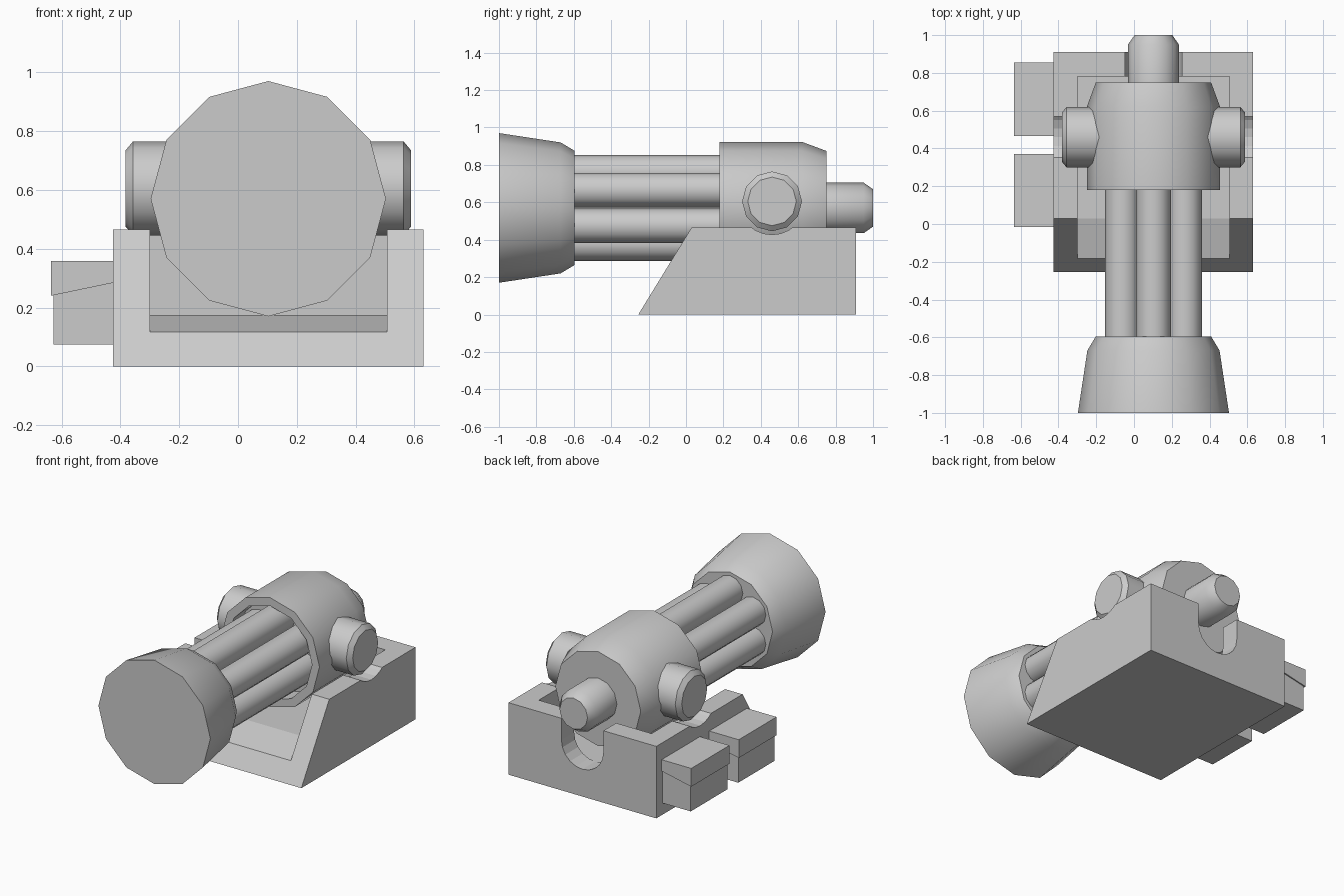
import bpy, bmesh, math
from mathutils import Vector

if "Cube" in bpy.data.objects:
    bpy.data.objects.remove(bpy.data.objects["Cube"])

CX, AZ = 0.103, 0.57          # barrel axis position


def finish(name, bm, smooth=False):
    bmesh.ops.recalc_face_normals(bm, faces=bm.faces)
    me = bpy.data.meshes.new(name)
    bm.to_mesh(me)
    bm.free()
    ob = bpy.data.objects.new(name, me)
    bpy.context.collection.objects.link(ob)
    if smooth:
        bpy.ops.object.select_all(action='DESELECT')
        ob.select_set(True)
        bpy.context.view_layer.objects.active = ob
        bpy.ops.object.shade_smooth_by_angle(angle=math.radians(40))
    return ob


def lathe(name, profile, center, axis='Y', sides=12, smooth=True):
    """Spin (position along axis, radius) points; both ends are capped."""
    bm = bmesh.new()
    rings = []
    for p, r in profile:
        ring = []
        for i in range(sides):
            a = 2 * math.pi * i / sides
            u, v = r * math.sin(a), r * math.cos(a)
            off = (u, p, v) if axis == 'Y' else (p, u, v)
            ring.append(bm.verts.new(Vector(center) + Vector(off)))
        rings.append(ring)
    for a, b in zip(rings, rings[1:]):
        for i in range(sides):
            j = (i + 1) % sides
            bm.faces.new((a[i], a[j], b[j], b[i]))
    bm.faces.new(rings[0])
    bm.faces.new(rings[-1])
    return finish(name, bm, smooth)


def prism(name, pts, axis, lo, hi):
    """Extrude a profile: (y, z) points along X, or (x, z) points along Y."""
    bm = bmesh.new()
    place = (lambda p, d: (d, p[0], p[1])) if axis == 'X' else (lambda p, d: (p[0], d, p[1]))
    a = [bm.verts.new(place(p, lo)) for p in pts]
    b = [bm.verts.new(place(p, hi)) for p in pts]
    bm.faces.new(a)
    bm.faces.new(b)
    for i in range(len(pts)):
        j = (i + 1) % len(pts)
        bm.faces.new((a[i], a[j], b[j], b[i]))
    return finish(name, bm)


def cut(ob, cutter):
    cutter.hide_render = True
    m = ob.modifiers.new("cut", 'BOOLEAN')
    m.operation, m.solver, m.object = 'DIFFERENCE', 'EXACT', cutter
    bpy.context.view_layer.objects.active = ob
    bpy.ops.object.modifier_apply(modifier=m.name)
    bpy.data.objects.remove(cutter)


# Cradle base with sloped front
base = prism("cradle_base", [(-0.255, 0), (0.91, 0), (0.91, 0.465), (0.03, 0.465)],
             'X', -0.425, 0.631)
# Open trough with a ramped front lip
cut(base, prism("trough_cutter", [(-0.4, 0.06), (-0.183, 0.117), (0.03, 0.175),
                                  (0.78, 0.175), (0.78, 0.7), (-0.4, 0.7)],
                'X', -0.30, 0.506))
# Round seats for the side pivots
cut(base, lathe("pivot_seat_cutter", [(-1, 0.18), (1, 0.18)], (CX, 0.46, 0.607),
                'X', 24, False))
# U-shaped rear slot
arc = [(CX + 0.15 * math.cos(math.pi * (1 + i / 10)),
        0.326 + 0.15 * math.sin(math.pi * (1 + i / 10))) for i in range(11)]
cut(base, prism("rear_slot_cutter", arc + [(CX + 0.15, 0.7), (CX - 0.15, 0.7)],
                'Y', 0.7, 1.1))

# Muzzle
lathe("muzzle", [(-1, 0.40), (-0.67, 0.35), (-0.595, 0.305)], (CX, 0, AZ))

# Ring of six barrels
for i in range(6):
    a = math.pi * i / 3
    lathe(f"barrel_{i + 1}", [(-0.62, 0.0925), (0.32, 0.0925)],
          (CX + 0.19 * math.sin(a), 0, AZ + 0.19 * math.cos(a)))
lathe("barrel_core", [(-0.62, 0.11), (0.32, 0.11)], (CX, 0, AZ))

# Breech housing with recessed front
lathe("breech_housing", [(0.30, 0.30), (0.18, 0.30), (0.18, 0.353), (0.62, 0.353),
                         (0.75, 0.305)], (CX, 0, AZ))

# Rear knob
lathe("rear_knob", [(0.70, 0.135), (0.95, 0.135), (1.0, 0.10)], (CX, 0, AZ))

# Side pivots
for side, s in (("left", -1), ("right", 1)):
    lathe(f"{side}_pivot", [(0.15 * s, 0.16), (0.46 * s, 0.16), (0.485 * s, 0.13)],
          (CX, 0.46, 0.605), 'X')

# Ammunition boxes with slanted lids on the left wall
for name, y0, y1 in (("front", -0.015, 0.37), ("rear", 0.465, 0.855)):
    prism(f"{name}_box", [(-0.627, 0.075), (-0.42, 0.075), (-0.42, 0.29), (-0.627, 0.26)],
          'Y', y0 + 0.008, y1 - 0.008)
    prism(f"{name}_box_lid", [(-0.636, 0.24), (-0.42, 0.285), (-0.42, 0.358), (-0.636, 0.358)],
          'Y', y0, y1)
